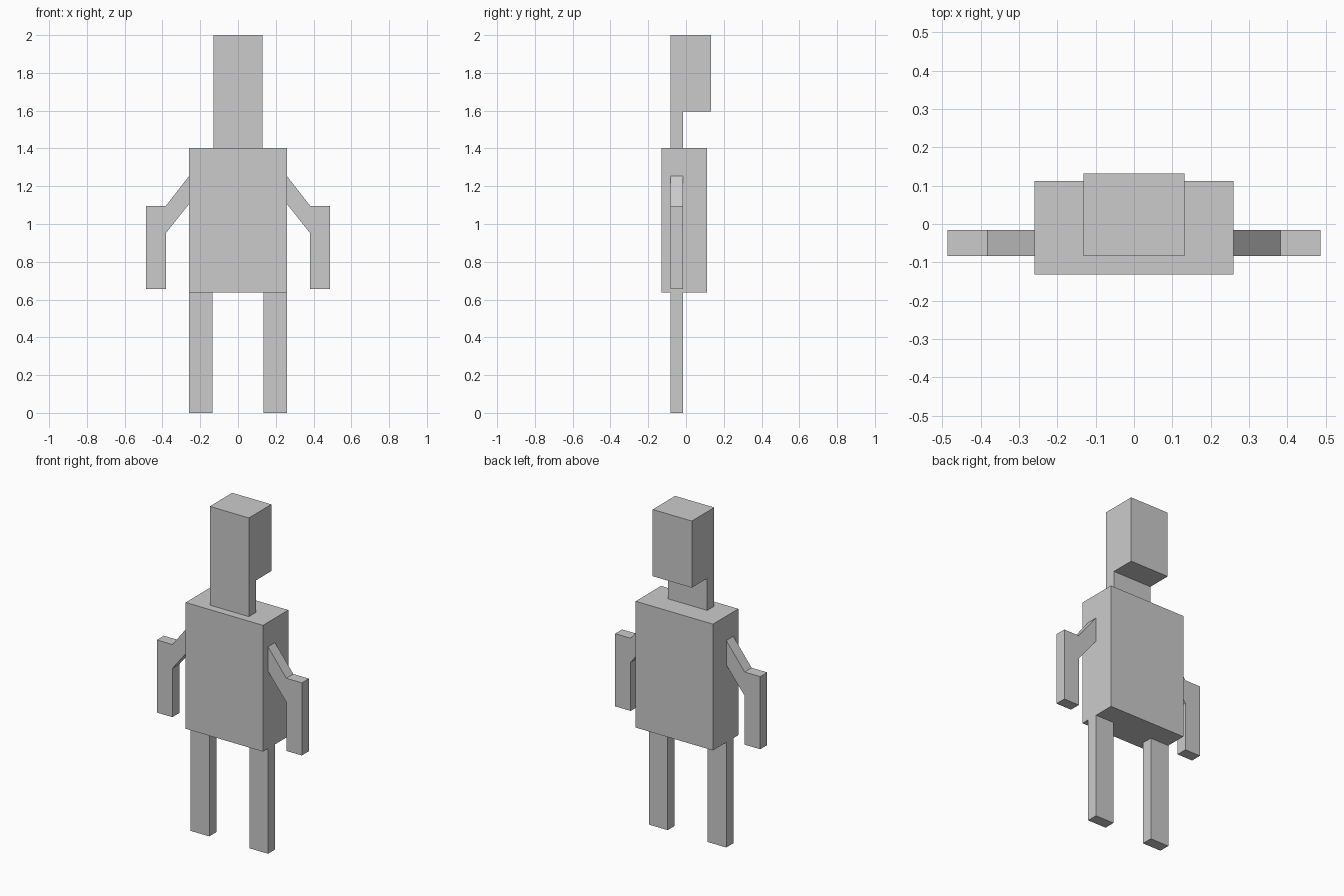
import bpy, bmesh
from mathutils import Vector

if "Cube" in bpy.data.objects:
    bpy.data.objects.remove(bpy.data.objects["Cube"])

LIMB_Y = (-0.083, -0.016)   # shared depth of neck, arms and legs


def prism(name, points, sweep):
    """Extrude a flat outline along a vector into a closed solid."""
    bm = bmesh.new()
    face = bm.faces.new([bm.verts.new(p) for p in points])
    ext = bmesh.ops.extrude_face_region(bm, geom=[face], use_keep_orig=True)
    moved = [g for g in ext["geom"] if isinstance(g, bmesh.types.BMVert)]
    bmesh.ops.translate(bm, verts=moved, vec=Vector(sweep))
    bmesh.ops.recalc_face_normals(bm, faces=bm.faces)
    mesh = bpy.data.meshes.new(name)
    bm.to_mesh(mesh)
    bm.free()
    obj = bpy.data.objects.new(name, mesh)
    bpy.context.collection.objects.link(obj)
    return obj


def front_prism(name, outline, y0, y1, side=1):
    """Outline in x/z, extruded through the depth; side -1 mirrors it."""
    return prism(name, [(side * x, y0, z) for x, z in outline], (0, y1 - y0, 0))


def rect(x0, x1, z0, z1):
    return [(x0, z0), (x1, z0), (x1, z1), (x0, z1)]


# Torso
front_prism("torso", rect(-0.259, 0.259, 0.637, 1.402), -0.131, 0.112)

# Head and neck: one L-shaped side profile, flush at the front
y0, y1 = LIMB_Y
side_profile = [(y0, 1.402), (y1, 1.402), (y1, 1.596),
                (0.132, 1.596), (0.132, 2.0), (y0, 2.0)]
prism("head_and_neck", [(-0.131, y, z) for y, z in side_profile], (0.262, 0, 0))

# Arms (sloping upper arm, hanging forearm) and legs
arm = [(0.259, 1.254), (0.259, 1.106), (0.382, 0.951), (0.382, 0.656),
       (0.486, 0.656), (0.486, 1.096), (0.382, 1.096)]
for label, side in (("right", 1), ("left", -1)):
    front_prism(label + "_arm", arm, *LIMB_Y, side)
    front_prism(label + "_leg", rect(0.134, 0.259, 0.0, 0.637), *LIMB_Y, side)
